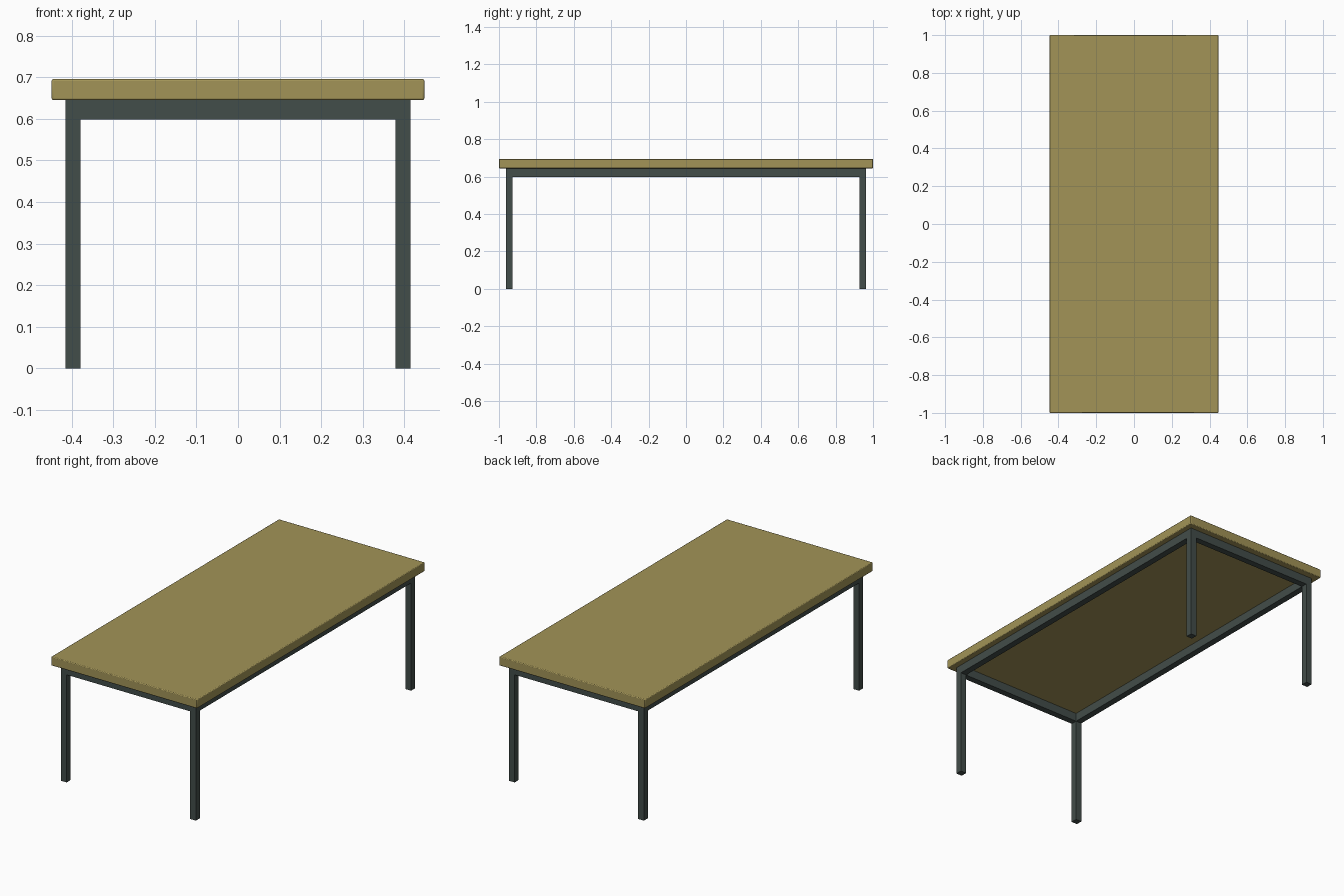
import bpy

cube = bpy.data.objects.get("Cube")
if cube:
    bpy.data.objects.remove(cube, do_unlink=True)


def make_material(name, color):
    mat = bpy.data.materials.new(name)
    mat.use_nodes = True
    mat.diffuse_color = color
    mat.node_tree.nodes["Principled BSDF"].inputs["Base Color"].default_value = color
    return mat


def box(name, center, size, mat):
    bpy.ops.mesh.primitive_cube_add(size=1, location=center)
    obj = bpy.context.object
    obj.name = name
    obj.scale = size
    bpy.ops.object.transform_apply(location=False, rotation=False, scale=True)
    obj.data.materials.append(mat)
    return obj


wood = make_material("tan wood", (0.36, 0.295, 0.096, 1))
metal = make_material("dark grey metal", (0.055, 0.074, 0.068, 1))

HALF_X, HALF_Y = 0.448, 1.0      # table top half extents
TOP_Z, UNDER_Z, RAIL_Z = 0.695, 0.645, 0.598
LEG = 0.036                      # square tube width
LEG_X, LEG_Y = 0.397, 0.945      # leg centres

# Table top with softly rounded edges
top = box("table_top", (0, 0, (TOP_Z + UNDER_Z) / 2),
          (2 * HALF_X, 2 * HALF_Y, TOP_Z - UNDER_Z), wood)
bevel = top.modifiers.new("soft_edges", "BEVEL")
bevel.width = 0.004
bevel.segments = 2
bpy.ops.object.shade_smooth_by_angle()

# Four legs
for y_name, sy in (("front", -1), ("back", 1)):
    for x_name, sx in (("right", -1), ("left", 1)):
        box(f"{y_name}_{x_name}_leg", (sx * LEG_X, sy * LEG_Y, UNDER_Z / 2),
            (LEG, LEG, UNDER_Z), metal)

# Rails between the legs, flush with their outer faces
rail_z = (UNDER_Z + RAIL_Z) / 2
rail_h = UNDER_Z - RAIL_Z
for name, s in (("front", -1), ("back", 1)):
    box(f"{name}_rail", (0, s * LEG_Y, rail_z),
        (2 * LEG_X - LEG, LEG, rail_h), metal)
for name, s in (("right", -1), ("left", 1)):
    box(f"{name}_rail", (s * LEG_X, 0, rail_z),
        (LEG, 2 * LEG_Y - LEG, rail_h), metal)
